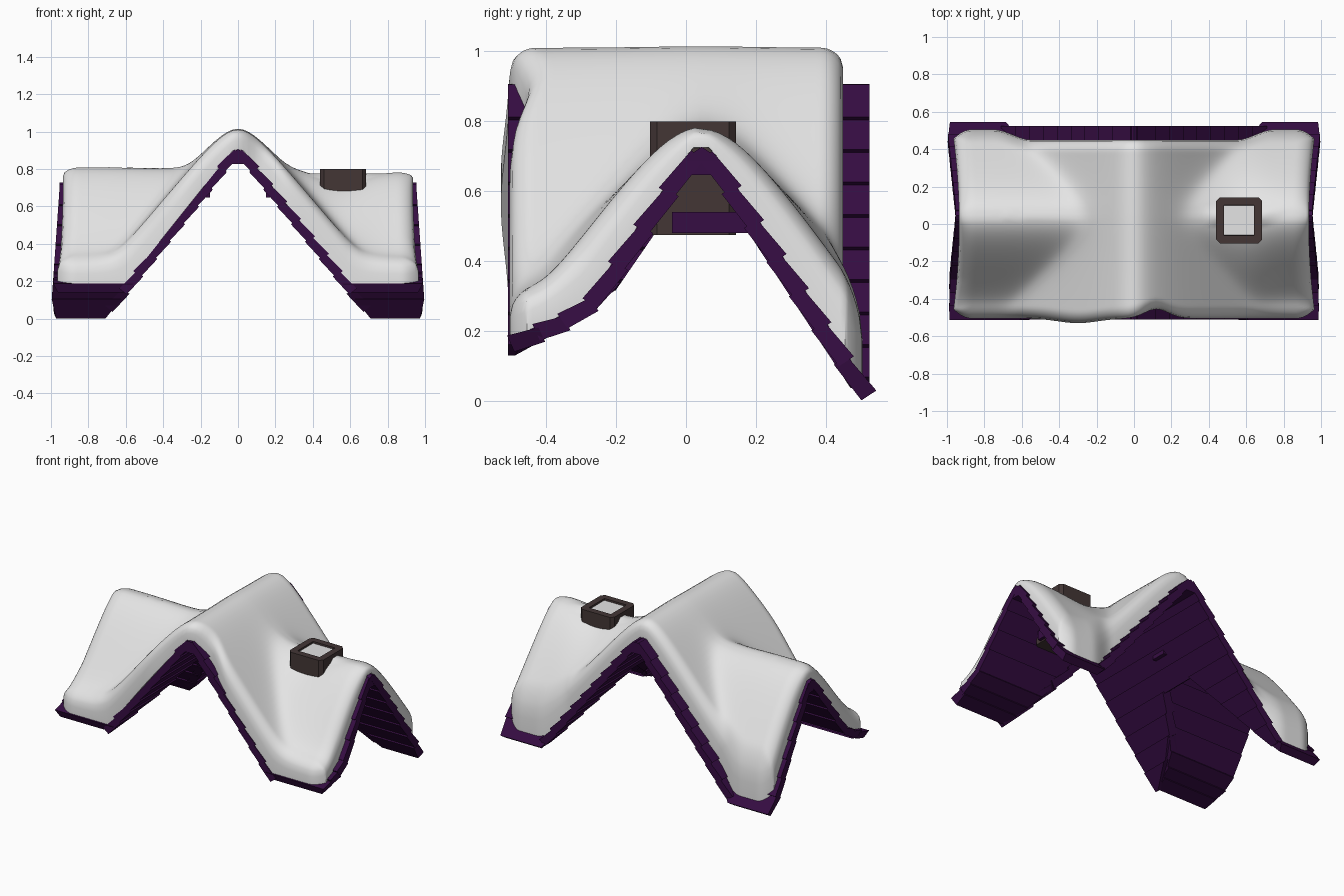
import bpy, bmesh, math

old = bpy.data.objects.get("Cube")
if old:
    bpy.data.objects.remove(old, do_unlink=True)


def material(name, color):
    m = bpy.data.materials.new(name)
    m.use_nodes = True
    m.diffuse_color = (*color, 1)
    m.node_tree.nodes["Principled BSDF"].inputs["Base Color"].default_value = (*color, 1)
    return m


PURPLE = material("purple shingle", (0.037, 0.004, 0.056))
BROWN = material("chimney brown", (0.056, 0.037, 0.036))
SNOW = material("snow white", (0.78, 0.78, 0.78))


def finish(name, bm, *mats):
    bmesh.ops.recalc_face_normals(bm, faces=bm.faces)
    me = bpy.data.meshes.new(name)
    bm.to_mesh(me)
    bm.free()
    for m in mats:
        me.materials.append(m)
    ob = bpy.data.objects.new(name, me)
    bpy.context.collection.objects.link(ob)
    return ob


def box(size, center):
    bm = bmesh.new()
    bmesh.ops.create_cube(bm, size=1)
    bmesh.ops.scale(bm, vec=size, verts=bm.verts)
    bmesh.ops.translate(bm, vec=center, verts=bm.verts)
    return bm


# Roof planes: the main ridge runs along y, the cross ridge along x at y = RIDGE_Y
RIDGE_Y, FRONT, BACK = 0.045, -0.51, 0.525


def main_z(x):
    return 0.93 - 1.25 * abs(x)


def main_x(z):
    return (0.93 - z) / 1.25


def back_z(t):
    return 0.76 - 1.52 * t


def front_z(t):
    return 0.76 - 1.45 * t if t < 0.34 else 0.267 - 0.45 * (t - 0.34)


def back_t(z):
    return max(0, (0.76 - z) / 1.52)


def front_t(z):
    return max(0, (0.76 - z) / 1.45 if z > 0.267 else 0.34 + (0.267 - z) / 0.45)


def loft(bm, a, b):
    """Closed prism between two matching rings of points."""
    a, b = [[bm.verts.new(p) for p in ring] for ring in (a, b)]
    bm.faces.new(a)
    bm.faces.new(b)
    for i in range(len(a)):
        j = (i + 1) % len(a)
        bm.faces.new((a[i], a[j], b[j], b[i]))


def plank(bm, upper, lower, place, start, end):
    """One overlapping shingle row; start and end give its reach at a height."""
    dh, dz = lower[0] - upper[0], lower[1] - upper[1]
    size = math.hypot(dh, dz)
    nh, nz = -dz / size, dh / size
    section = []
    for (h, z), off, slide in ((upper, 0.0, 0), (lower, 0.016, 0.012),
                               (lower, -0.035, 0.012), (upper, -0.045, 0)):
        section.append((h + nh * off + dh / size * slide, z + nz * off + dz / size * slide))
    loft(bm, *[[place(h, z, reach(z)) for h, z in section] for reach in (start, end)])


def rows(profile, first, last, count):
    hs = [first + (last - first) * i / count for i in range(count + 1)]
    for h1, h0 in zip(hs, hs[1:]):
        yield (h1, profile(h1)), (h0, profile(h0))


# Shingle rows on both sides of the main roof, cut along the valleys
bm = bmesh.new()
for side in (-1, 1):
    def place(h, z, s):
        return (side * h, s, z)
    for up, low in rows(main_z, 0.02, 0.69, 9):
        if up[1] > 0.58:
            plank(bm, up, low, place, lambda z: FRONT, lambda z: BACK)
        else:
            plank(bm, up, low, place, lambda z: RIDGE_Y + back_t(z) - 0.05, lambda z: BACK)
            if low[1] > 0.12:
                plank(bm, up, low, place, lambda z: FRONT,
                      lambda z: max(FRONT + 0.02, RIDGE_Y - front_t(z) + 0.06))
finish("main_roof_shingles", bm, PURPLE)

# Shingle rows on the two cross gables, with clipped eave corners
for name, side in (("left", 1), ("right", -1)):
    bm = bmesh.new()
    for facing, profile, reach, eave in ((1, back_z, 0.48, 0.05), (-1, front_z, 0.54, 0.19)):
        def place(h, z, s):
            return (side * s, RIDGE_Y + facing * h, z)

        def gable_end(z):
            return 1.003 - 0.07 * z - min(0.03, max(0, eave - z) * 0.8)
        for up, low in rows(profile, 0.03, reach, 7):
            plank(bm, up, low, place, lambda z: main_x(z) - 0.035, gable_end)
    finish(name + "_gable_shingles", bm, PURPLE)


# Ridge caps with a peaked section
def ridge_cap(name, along, place, top):
    bm = bmesh.new()
    section = ((-0.05, -0.08), (-0.045, -0.03), (0, 0), (0.045, -0.03), (0.05, -0.08))
    loft(bm, *[[place(h, top + z, s) for h, z in section] for s in along])
    finish(name, bm, PURPLE)


ridge_cap("main_ridge_cap", (FRONT, BACK), lambda h, z, s: (h, s, z), 0.907)
for name, side in (("left", 1), ("right", -1)):
    ridge_cap(name + "_ridge_cap", (0.15, 0.955),
              lambda h, z, s: (side * s, RIDGE_Y + h, z), 0.727)


# Snow blanket: a thick smooth sheet that follows the roof
def smooth_max(a, b, k):
    return (a + b + math.sqrt((a - b) ** 2 + k * k)) / 2


def step(a, b, v):
    t = min(1, max(0, (v - a) / (b - a)))
    return t * t * (3 - 2 * t)


def bump(v, center, width):
    return math.exp(-((v - center) / width) ** 2)


def round_ridge(d, a):
    return math.sqrt(d * d + a * a) - a


def snow_bottom(x, y):
    t = y - RIDGE_Y
    cross = min(0.72, back_z(t) if t > 0 else front_z(-t))
    return max(min(0.9, main_z(x)), cross) + 0.005


def snow_top(x, y):
    t = y - RIDGE_Y
    main = 1.008 - 1.24 * round_ridge(x, 0.11)
    dip = bump(x, 0.55, 0.17)
    ridge = 0.778 + 0.025 * step(0, -0.8, x) - 0.05 * dip
    cross = ridge - 1.5 * round_ridge(t, 0.16 + 0.1 * dip)
    if t < 0:
        cross = smooth_max(cross, 0.29, 0.1)
    return smooth_max(main, cross, 0.08)


NX, NY = 88, 56


def spaced(i, n):
    """Grid position from -1 to 1, denser near the rim."""
    w = 2 * i / n - 1
    return math.sin(math.pi / 2 * w) * 0.6 + w * 0.4


bm = bmesh.new()
top, bottom = [], []
for j in range(NY + 1):
    v = spaced(j, NY)
    top.append([])
    bottom.append([])
    for i in range(NX + 1):
        u = spaced(i, NX)
        x = u * (0.935 + 0.03 * v * v)
        corner = 0.05 * max(0, (abs(u) - 0.9) / 0.1) ** 2
        y_back = 0.45 + 0.055 * step(0.55, 0.75, abs(x)) - corner
        y_front = -0.505 - 0.025 * bump(x, -0.3, 0.15) + 0.05 * bump(x, 0.12, 0.09) + corner
        y = y_front + (y_back - y_front) * (v + 1) / 2
        # Rounded rim
        edge = min((1 - abs(u)) * 0.95 / 0.09, (1 - abs(v)) * 0.5 / 0.07)
        q = 1 - min(1, edge)
        puff = 0.45 + 0.55 * math.sqrt(1 - q * q)
        low = snow_bottom(x, y)
        high = low + max(0.05, snow_top(x, y) - low) * puff
        top[j].append(bm.verts.new((x, y, high)))
        bottom[j].append(bm.verts.new((x, y, low)))
for grid in (top, bottom):
    for j in range(NY):
        for i in range(NX):
            bm.faces.new((grid[j][i], grid[j][i + 1], grid[j + 1][i + 1], grid[j + 1][i]))
rim = [(0, i) for i in range(NX)] + [(j, NX) for j in range(NY)]
rim += [(NY, i) for i in range(NX, 0, -1)] + [(j, 0) for j in range(NY, 0, -1)]
for (j, i), (l, k) in zip(rim, rim[1:] + rim[:1]):
    bm.faces.new((top[j][i], top[l][k], bottom[l][k], bottom[j][i]))
snow = finish("snow_blanket", bm, SNOW)
bpy.context.view_layer.objects.active = snow
snow.select_set(True)
bpy.ops.object.shade_smooth_by_angle(angle=math.radians(50))
snow.select_set(False)

# Chimney with a snow-filled flue
bm = box((0.246, 0.246, 0.325), (0.562, 0.02, 0.6375))
upright = [e for e in bm.edges if abs(e.verts[0].co.z - e.verts[1].co.z) > 0.1]
bmesh.ops.bevel(bm, geom=upright, offset=0.02, segments=1, affect='EDGES')
cap = [f for f in bm.faces if f.normal.z > 0.9]
bmesh.ops.inset_region(bm, faces=cap, thickness=0.046)
bmesh.ops.inset_region(bm, faces=cap, thickness=0.001, depth=-0.012)
for f in cap:
    f.material_index = 1
finish("chimney", bm, BROWN, SNOW)

# Board across the gable beside the chimney
finish("chimney_brace", box((0.02, 0.24, 0.06), (0.7, 0.08, 0.51)), PURPLE)
